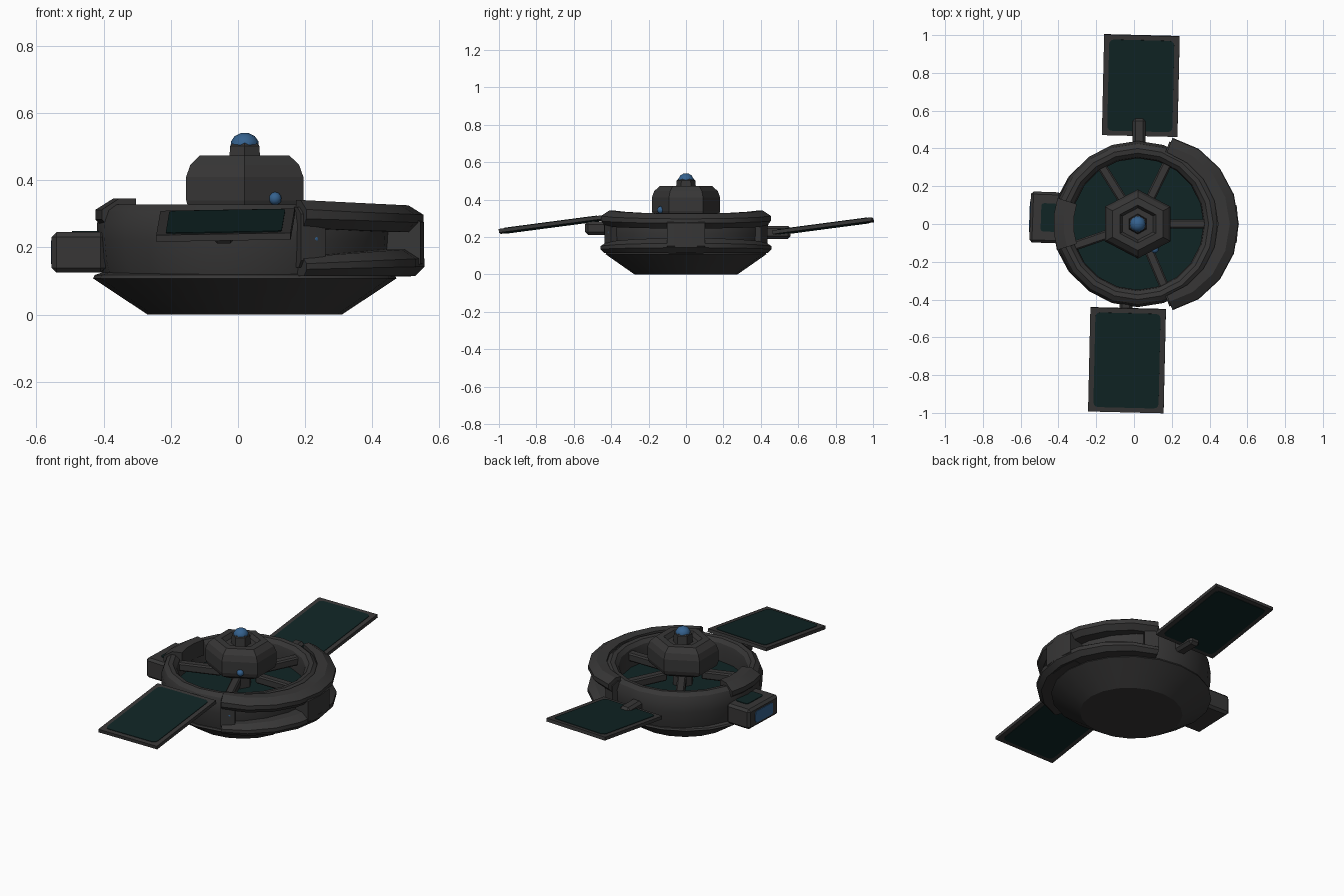
import bpy, bmesh, math
from mathutils import Matrix, Vector

if "Cube" in bpy.data.objects:
    bpy.data.objects.remove(bpy.data.objects["Cube"])


def mat(name, r, g, b):
    m = bpy.data.materials.new(name)
    m.diffuse_color = (r, g, b, 1)
    m.use_nodes = True
    m.node_tree.nodes["Principled BSDF"].inputs["Base Color"].default_value = m.diffuse_color
    return m


GREY = mat("dark_grey_hull", 0.038, 0.037, 0.037)
TEAL = mat("deep_teal_panel", 0.005, 0.018, 0.018)
BLUE = mat("blue_light", 0.035, 0.12, 0.27)
CX = 0.02  # axis of the round body


def finish(name, bm, m, smooth=30):
    bmesh.ops.recalc_face_normals(bm, faces=bm.faces)
    me = bpy.data.meshes.new(name)
    bm.to_mesh(me)
    bm.free()
    me.materials.append(m)
    ob = bpy.data.objects.new(name, me)
    bpy.context.collection.objects.link(ob)
    if smooth:
        bpy.ops.object.select_all(action='DESELECT')
        ob.select_set(True)
        bpy.context.view_layer.objects.active = ob
        bpy.ops.object.shade_smooth_by_angle(angle=math.radians(smooth))
    return ob


def lathe(name, profile, segs, m, sx=1.0, phase=0.0, centre=(CX, 0.0), smooth=30):
    """Spin (radius, z) points; the ends are capped."""
    bm = bmesh.new()
    rings = []
    for r, z in profile:
        ring = []
        for i in range(segs):
            a = phase + math.tau * i / segs
            ring.append(bm.verts.new((centre[0] + r * sx * math.cos(a), centre[1] + r * math.sin(a), z)))
        rings.append(ring)
    for a, b in zip(rings, rings[1:]):
        for i in range(segs):
            j = (i + 1) % segs
            bm.faces.new((a[i], a[j], b[j], b[i]))
    bm.faces.new(rings[0])
    bm.faces.new(rings[-1])
    return finish(name, bm, m, smooth)


def box(name, size, m, matrix, bevel=0.0):
    bm = bmesh.new()
    bmesh.ops.create_cube(bm, size=1)
    bmesh.ops.scale(bm, vec=size, verts=bm.verts)
    if bevel:
        bmesh.ops.bevel(bm, geom=bm.edges[:], offset=bevel, segments=1, affect='EDGES')
    bm.transform(matrix)
    return finish(name, bm, m, 0)


def plate(name, size, corner, m, matrix):
    """Thin plate with rounded upright corners."""
    bm = bmesh.new()
    bmesh.ops.create_cube(bm, size=1)
    bmesh.ops.scale(bm, vec=size, verts=bm.verts)
    up = [e for e in bm.edges if abs((e.verts[0].co - e.verts[1].co).z) > size[2] * 0.5]
    bmesh.ops.bevel(bm, geom=up, offset=corner, segments=3, profile=0.5, affect='EDGES')
    bm.transform(matrix)
    return finish(name, bm, m, 0)


def arc_band(name, stations, m):
    """Chamfered band around the body: (degrees, inner, outer, bottom, top)."""
    bm = bmesh.new()
    rings = []
    for deg, r0, r1, z0, z1 in stations:
        a = math.radians(deg)
        c = min(r1 - r0, z1 - z0) * 0.35
        sec = [(r0, z0), (r1 - c, z0), (r1, z0 + c), (r1, z1 - c), (r1 - 1.6 * c, z1), (r0, z1)]
        rings.append([bm.verts.new((CX + r * math.cos(a), r * math.sin(a), z)) for r, z in sec])
    for a, b in zip(rings, rings[1:]):
        for i in range(6):
            j = (i + 1) % 6
            bm.faces.new((a[i], a[j], b[j], b[i]))
    bm.faces.new(rings[0])
    bm.faces.new(rings[-1])
    return finish(name, bm, m)


def T(x, y, z):
    return Matrix.Translation((x, y, z))


# Round body: lower bowl, upper ring, deck
lathe("lower_bowl", [(0.275, 0.0), (0.34, 0.045), (0.43, 0.108), (0.425, 0.118), (0.39, 0.13)],
      20, GREY, sx=1.05)
lathe("ring_hull", [(0.35, 0.11), (0.42, 0.112), (0.432, 0.16), (0.438, 0.22), (0.44, 0.27), (0.425, 0.31),
                    (0.40, 0.328), (0.375, 0.325), (0.355, 0.305), (0.348, 0.27), (0.348, 0.19)], 20, GREY)
lathe("deck", [(0.352, 0.185), (0.352, 0.20)], 20, TEAL)

# Spokes and central hub
for i, deg in enumerate((0, 64, 122, 199, -67)):
    box(f"spoke_{i + 1}", (0.27, 0.05, 0.05), GREY,
        T(CX, 0, 0.27) @ Matrix.Rotation(math.radians(deg), 4, 'Z') @ T(0.245, 0, 0), 0.008)
lathe("hub_column", [(0.06, 0.19), (0.06, 0.32)], 6, GREY, smooth=0)
lathe("hub", [(0.13, 0.29), (0.175, 0.315), (0.183, 0.34), (0.183, 0.41), (0.17, 0.445), (0.14, 0.473),
              (0.10, 0.474), (0.085, 0.45)], 6, GREY, sx=1.1, phase=math.pi / 2, smooth=0)
lathe("beacon_base", [(0.055, 0.44), (0.05, 0.502), (0.04, 0.51)], 6, GREY, phase=math.pi / 2, smooth=0)
lathe("beacon_dome", [(0.042, 0.50), (0.041, 0.515), (0.03, 0.531), (0.012, 0.54)], 10, BLUE)

# Crescent shell on the right: two bands joined by a block, with a slot between
lower, upper = [], []
for deg in range(-68, 69, 17):
    k = math.cos(math.radians(deg * 1.15))  # 1 in the middle, small at the tips
    out = 0.465 + 0.07 * k ** 0.6
    lower.append((deg, 0.41, out, 0.115, 0.165 + 0.03 * k))
    upper.append((deg, 0.405 + 0.02 * k, out - 0.003, 0.26 - 0.015 * k, 0.345 - 0.02 * k))
arc_band("crescent_lower", lower, GREY)
arc_band("crescent_upper", upper, GREY)
arc_band("crescent_joint", [(d, 0.42, 0.533, 0.113, 0.315) for d in (-11, 0, 11)], GREY)
for deg in (-64, 64):
    arc_band("crescent_tip", [(deg + d, 0.41, 0.468, 0.14, 0.32) for d in (-5, 0, 5)], GREY)

# Cabin on the left with its windows, and the saddle on the ring above it
tilt = Matrix.Rotation(math.radians(-2), 4, 'Z')
cabin = T(-0.47, 0.035, 0.185) @ tilt
box("side_cabin", (0.16, 0.27, 0.12), GREY, cabin, 0.014)
plate("cabin_roof_window", (0.085, 0.15, 0.006), 0.015, TEAL, cabin @ T(0.02, 0, 0.061))
plate("cabin_end_window", (0.07, 0.16, 0.006), 0.015, BLUE,
      cabin @ T(-0.081, 0, 0) @ Matrix.Rotation(math.pi / 2, 4, 'Y'))
arc_band("ring_saddle", [(d, 0.34, 0.447, 0.25, 0.345) for d in (162, 174, 186, 198)], GREY)

# Solar wings, both sloping up toward the back
for name, cx, cy, cz, length, sx, sy, sz in (
        ("back", 0.036, 0.733, 0.257, 0.537, 0.027, 0.485, 0.225),
        ("front", -0.037, -0.721, 0.266, 0.555, -0.043, -0.465, 0.247)):
    wing = (T(cx, cy, cz) @ Matrix.Rotation(math.radians(-1.3), 4, 'Z')
            @ Matrix.Rotation(math.radians(7.5), 4, 'X') @ Matrix.Rotation(math.radians(-1), 4, 'Y'))
    box(f"{name}_wing_frame", (0.40, length, 0.02), GREY, wing)
    for side, z in (("top", 0.0105), ("under", -0.0105)):
        plate(f"{name}_wing_{side}_cells", (0.345, length - 0.05, 0.005), 0.025, TEAL, wing @ T(0, 0, z))
    box(f"{name}_wing_arm", (0.07, 0.15, 0.07), GREY, T(sx, sy, sz), 0.015)

# Small blue lights on the hull and hub
for name, p in (("hull_light", (0.225, -0.40, 0.225)), ("hub_light", (0.11, -0.135, 0.345))):
    bm = bmesh.new()
    bmesh.ops.create_icosphere(bm, subdivisions=2, radius=0.02, matrix=T(*p))
    finish(name, bm, BLUE)
